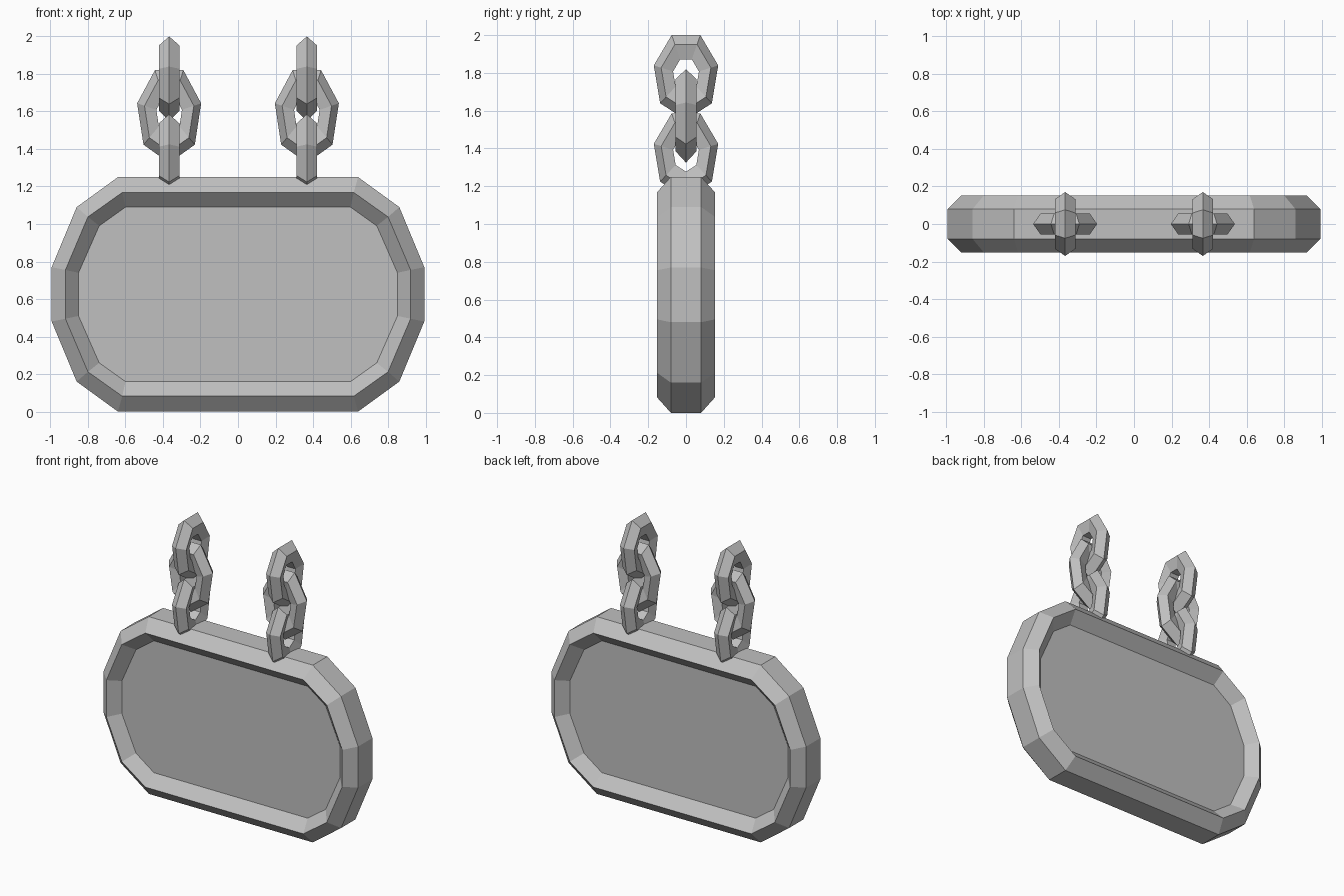
import bpy, bmesh
from math import pi

if "Cube" in bpy.data.objects:
    bpy.data.objects.remove(bpy.data.objects["Cube"], do_unlink=True)

grey = bpy.data.materials.new("stone_grey")
grey.use_nodes = True
colour = (0.53, 0.53, 0.53, 1)
grey.diffuse_color = colour
grey.node_tree.nodes["Principled BSDF"].inputs["Base Color"].default_value = colour

BOARD_Z = 0.625


def outline(corner):
    """Mirror three quarter-outline points into a full twelve-sided loop."""
    right = corner + [(x, -z) for x, z in reversed(corner)]
    return right + [(-x, z) for x, z in reversed(right)]


# Quarter outlines: outer rim, raised ridge, sunken panel edge
rim = outline([(0.64, 0.625), (0.86, 0.465), (0.993, 0.145)])
ridge = outline([(0.617, 0.543), (0.80, 0.413), (0.92, 0.13)])
panel = outline([(0.60, 0.465), (0.74, 0.365), (0.85, 0.115)])

# Sign board: loops skinned from the front panel round to the back panel
bm = bmesh.new()
loops = []
for shape, y in ((panel, -0.08), (ridge, -0.153), (rim, -0.08),
                 (rim, 0.08), (ridge, 0.153), (panel, 0.08)):
    loops.append([bm.verts.new((x, y, BOARD_Z + z)) for x, z in shape])
for a, b in zip(loops, loops[1:]):
    for i in range(len(a)):
        j = (i + 1) % len(a)
        bm.faces.new((a[i], a[j], b[j], b[i]))
bm.faces.new(loops[0])
bm.faces.new(loops[-1])
bmesh.ops.recalc_face_normals(bm, faces=bm.faces)
mesh = bpy.data.meshes.new("sign_board")
bm.to_mesh(mesh)
bm.free()
mesh.materials.append(grey)
board = bpy.data.objects.new("sign_board", mesh)
bpy.context.collection.objects.link(board)


def chain_link(name, x, top, length, turn):
    """Seven-sided link with a five-sided section, flat end up."""
    half = length / (1 + 0.901)          # flat end sits at 0.901 of the radius
    bpy.ops.mesh.primitive_torus_add(
        major_segments=7, minor_segments=5, major_radius=0.117,
        minor_radius=0.058, location=(x, 0, top - 0.901 * half),
        rotation=(0, pi / 2, turn))
    link = bpy.context.object
    link.name = name
    link.scale.x = half / 0.175
    link.data.materials.append(grey)


# Two hanging chains of three interlocked links
for side, x in (("left", 0.367), ("right", -0.367)):
    chain_link(side + "_chain_top_link", x, 2.0, 0.45, 0)
    chain_link(side + "_chain_middle_link", x, 1.82, 0.495, pi / 2)
    chain_link(side + "_chain_bottom_link", x, 1.585, 0.45, 0)
